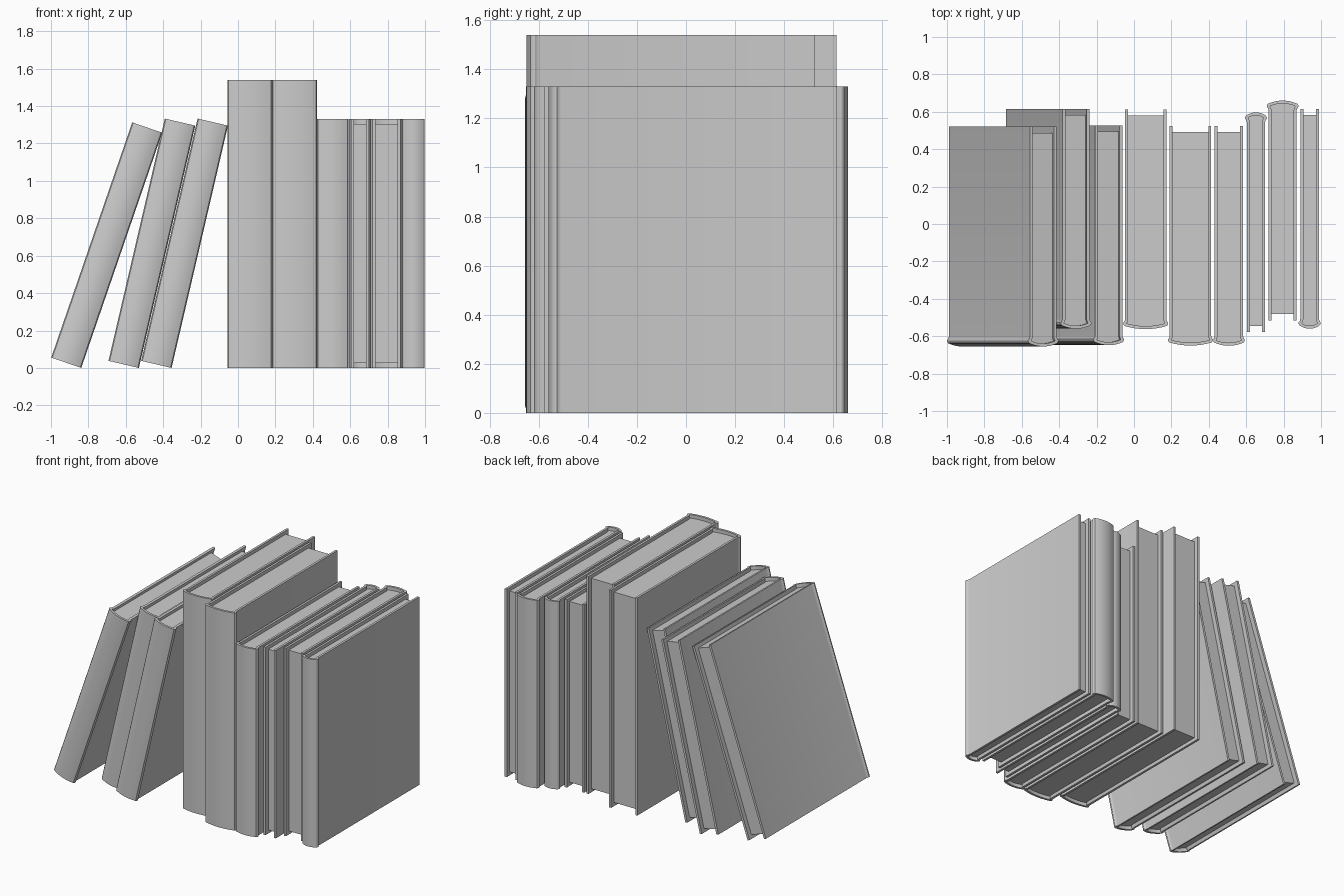
import bpy, bmesh, math
from mathutils import Matrix, Vector

if "Cube" in bpy.data.objects:
    bpy.data.objects.remove(bpy.data.objects["Cube"])

LENGTH = 1.175   # spine to fore edge
BOARD = 0.016    # cover thickness
INSET = 0.009    # boards sit inside the flared spine
RECESS = 0.025   # pages are shorter than the cover


def spine_profile(w):
    """Open outline of a cover seen from above, spine at y = 0."""
    h, sag, n = w / 2, 0.017, 8
    side = [(h - INSET, LENGTH), (h - INSET, 0.052), (h - 0.006, 0.042),
            (h, 0.034), (h, 0.026)]
    a = h - 0.006
    arc = [(a * (1 - 2 * i / n), sag * (1 - 2 * i / n) ** 2) for i in range(n + 1)]
    return [Vector(p) for p in side + arc + [(-x, y) for x, y in reversed(side)]]


def offset(points, d):
    """Move an open outline inwards by d."""
    out = []
    for i, p in enumerate(points):
        dirs = []
        if i > 0:
            dirs.append((p - points[i - 1]).normalized())
        if i < len(points) - 1:
            dirs.append((points[i + 1] - p).normalized())
        normals = [Vector((t.y, -t.x)) * -1 for t in dirs]
        n = sum(normals, Vector((0, 0))).normalized()
        # the outline runs down the right side, so inwards is clockwise
        n = Vector((dirs[0].y, -dirs[0].x)) if len(dirs) == 1 else -n
        out.append(p + n * (d / max(0.6, abs(n.dot(normals[0])))))
    return out


def make_object(name, bm, matrix):
    bmesh.ops.recalc_face_normals(bm, faces=bm.faces)
    mesh = bpy.data.meshes.new(name)
    bm.to_mesh(mesh)
    bm.free()
    ob = bpy.data.objects.new(name, mesh)
    bpy.context.collection.objects.link(ob)
    ob.matrix_world = matrix
    bpy.ops.object.select_all(action='DESELECT')
    ob.select_set(True)
    bpy.context.view_layer.objects.active = ob
    bpy.ops.object.shade_smooth_by_angle(angle=math.radians(25))


def extrude_up(bm, faces, h):
    res = bmesh.ops.extrude_face_region(bm, geom=faces, use_keep_orig=True)
    verts = [v for v in res['geom'] if isinstance(v, bmesh.types.BMVert)]
    bmesh.ops.translate(bm, verts=verts, vec=(0, 0, h))


def book(name, w, h, matrix):
    outer = spine_profile(w)
    inner = offset(outer, BOARD)
    # hard cover wrapping spine and both boards
    bm = bmesh.new()
    o = [bm.verts.new((p.x, p.y, 0)) for p in outer]
    n = [bm.verts.new((p.x, p.y, 0)) for p in inner]
    strip = [bm.faces.new((o[i], o[i + 1], n[i + 1], n[i])) for i in range(len(o) - 1)]
    extrude_up(bm, strip, h)
    make_object(name + "_cover", bm, matrix)
    # page block filling the cover
    bm = bmesh.new()
    edge = LENGTH - 0.033
    pts = [(p.x, min(p.y, edge)) for p in inner]
    face = bm.faces.new([bm.verts.new((x, y, RECESS)) for x, y in pts])
    extrude_up(bm, [face], h - 2 * RECESS)
    make_object(name + "_pages", bm, matrix)


# upright books: left x, right x, height, spine y, spine faces back
upright = [
    (-0.057, 0.182, 1.54, -0.562, False),
    (0.182, 0.422, 1.54, -0.650, False),
    (0.422, 0.592, 1.33, -0.651, False),
    (0.594, 0.710, 1.33, 0.597, True),
    (0.710, 0.879, 1.33, 0.660, True),
    (0.880, 0.998, 1.33, -0.560, False),
]
for i, (x0, x1, h, y, back) in enumerate(upright):
    m = Matrix.Translation(((x0 + x1) / 2, y, 0))
    if back:
        m = m @ Matrix.Rotation(math.pi, 4, 'Z')
    book(f"upright_book_{i + 1}", x1 - x0, h, m)

# leaning books pivot on their lower right edge: x, width, lean, spine y
leaning = [
    (-0.838, 0.170, 19.0, -0.655),
    (-0.530, 0.167, 13.1, -0.560),
    (-0.355, 0.167, 13.1, -0.648),
]
for i, (x, w, lean, y) in enumerate(leaning):
    m = (Matrix.Translation((x, y, 0)) @ Matrix.Rotation(math.radians(lean), 4, 'Y')
         @ Matrix.Translation((-w / 2, 0, 0)))
    book(f"leaning_book_{i + 1}", w, 1.33, m)
